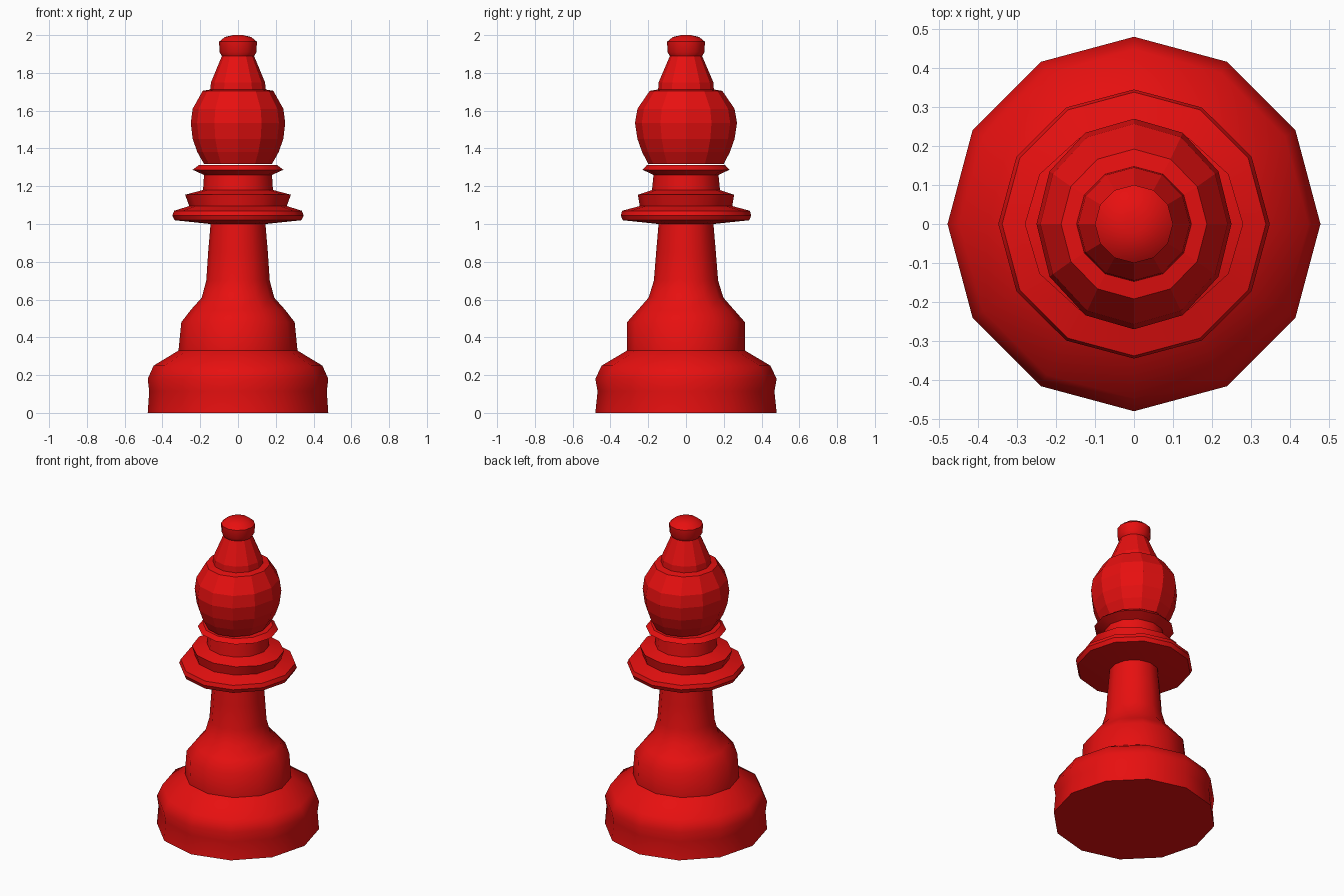
import bpy, bmesh, math

if "Cube" in bpy.data.objects:
    bpy.data.objects.remove(bpy.data.objects["Cube"])

SIDES = 12
red = bpy.data.materials.new("red")
red.diffuse_color = (0.8, 0.005, 0.005, 1)
red.use_nodes = True
red.node_tree.nodes["Principled BSDF"].inputs["Base Color"].default_value = red.diffuse_color


def lathe(name, profile, smooth):
    """Spin (x radius, y radius, z) rings into a closed twelve-sided solid."""
    bm = bmesh.new()
    rings = []
    for rx, ry, z in profile:
        rings.append([bm.verts.new((rx * math.cos(a), ry * math.sin(a), z))
                      for a in (2 * math.pi * i / SIDES for i in range(SIDES))])
    for lo, hi in zip(rings, rings[1:]):
        for i in range(SIDES):
            j = (i + 1) % SIDES
            bm.faces.new((lo[i], lo[j], hi[j], hi[i]))
    bm.faces.new(rings[0][::-1])
    bm.faces.new(rings[-1])
    me = bpy.data.meshes.new(name)
    bm.to_mesh(me)
    bm.free()
    me.materials.append(red)
    ob = bpy.data.objects.new(name, me)
    bpy.context.collection.objects.link(ob)
    if smooth:
        bpy.ops.object.select_all(action='DESELECT')
        ob.select_set(True)
        bpy.context.view_layer.objects.active = ob
        bpy.ops.object.shade_smooth_by_angle(angle=math.radians(smooth))
    return ob


# Wide foot, stepped plinth and tapering stem
lathe("base_and_stem", [
    (.478, .48, 0), (.47, .468, .115), (.478, .48, .18), (.447, .447, .25),
    (.315, .312, .33), (.30, .312, .48), (.25, .255, .545), (.192, .198, .61),
    (.168, .17, .70), (.158, .158, .85), (.145, .145, 1.005)], 40)

# Flared disc, bevelled step and neck with a thin ring
lathe("collar", [
    (.145, .145, 1.0), (.335, .335, 1.02), (.348, .345, 1.045), (.338, .338, 1.07),
    (.258, .245, 1.095), (.28, .255, 1.155), (.185, .18, 1.18), (.18, .172, 1.26),
    (.24, .23, 1.287), (.207, .207, 1.312)], 31)

# Rounded head, faceted
lathe("head", [
    (.18, .20, 1.318), (.215, .232, 1.38), (.24, .257, 1.45), (.25, .27, 1.535),
    (.24, .257, 1.61), (.187, .192, 1.705), (.145, .148, 1.712)], 0)

# Cone on top of the head
lathe("cone", [
    (.148, .148, 1.705), (.143, .145, 1.75), (.085, .085, 1.89)], 0)

# Small knob
lathe("knob", [
    (.085, .085, 1.888), (.098, .098, 1.91), (.1, .1, 1.965),
    (.07, .07, 1.99), (.025, .025, 2.0)], 35)
